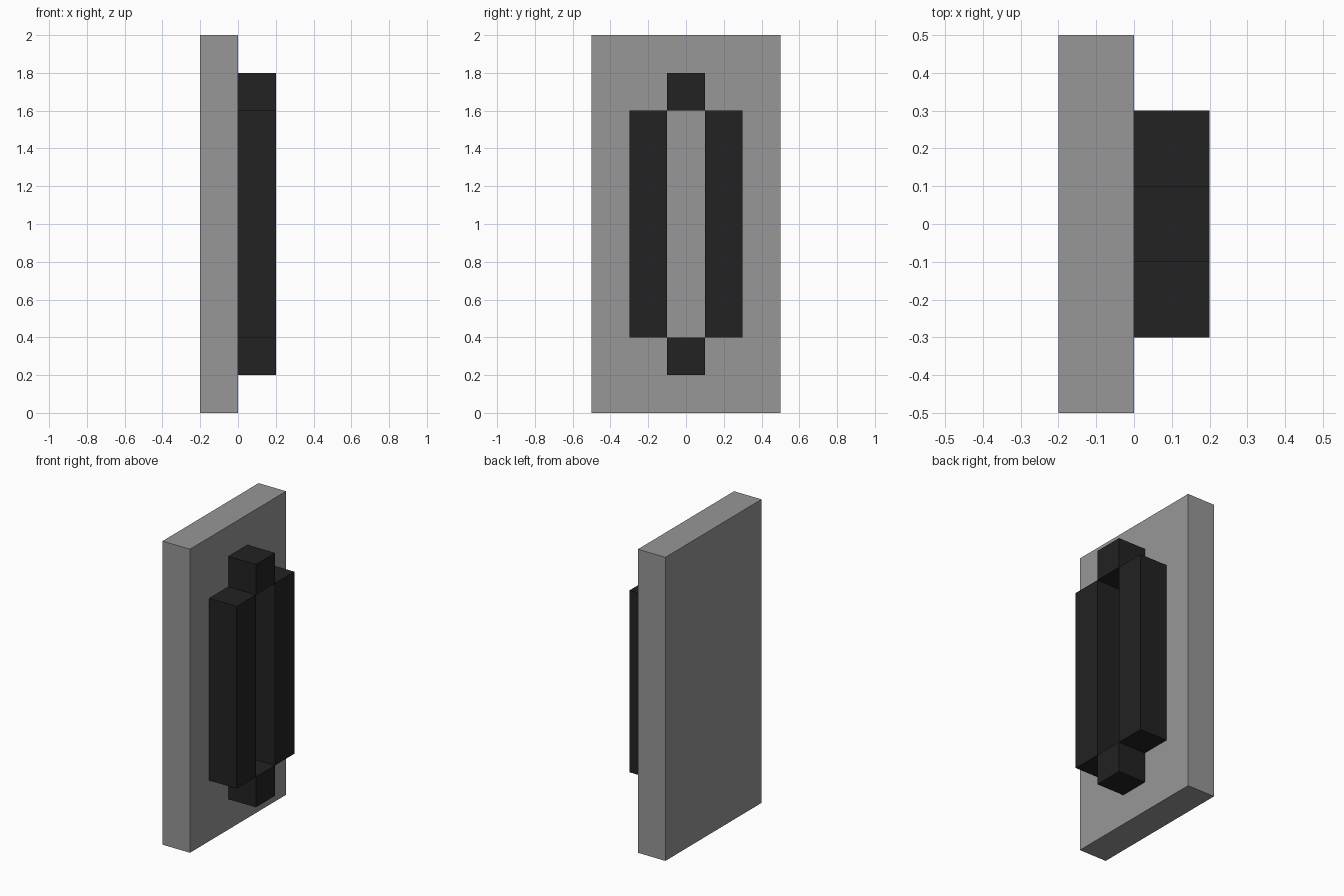
import bpy
import bmesh
from mathutils import Vector

cube = bpy.data.objects.get("Cube")
if cube:
    bpy.data.objects.remove(cube, do_unlink=True)


def material(name, value):
    mat = bpy.data.materials.new(name)
    mat.use_nodes = True
    colour = (value, value, value, 1.0)
    mat.diffuse_color = colour
    mat.node_tree.nodes["Principled BSDF"].inputs["Base Color"].default_value = colour
    return mat


def box(name, low, high, mat):
    """Axis-aligned box between two corners."""
    low, high = Vector(low), Vector(high)
    bm = bmesh.new()
    bmesh.ops.create_cube(bm, size=1.0)
    bmesh.ops.scale(bm, vec=high - low, verts=bm.verts)
    mesh = bpy.data.meshes.new(name)
    bm.to_mesh(mesh)
    bm.free()
    mesh.materials.append(mat)
    obj = bpy.data.objects.new(name, mesh)
    obj.location = (low + high) / 2
    bpy.context.collection.objects.link(obj)
    return obj


grey = material("mid grey", 0.31)
black = material("near black", 0.016)

# Upright backing slab
box("back_panel", (-0.2, -0.5, 0.0), (0.0, 0.5, 2.0), grey)

# Two tall side bars of the raised ring
for name, y in (("front_bar", -0.3), ("back_bar", 0.1)):
    box(name, (0.0, y, 0.4), (0.2, y + 0.2, 1.6), black)

# Short blocks closing the ring at both ends
for name, z in (("bottom_block", 0.2), ("top_block", 1.6)):
    box(name, (0.0, -0.1, z), (0.2, 0.1, z + 0.2), black)
